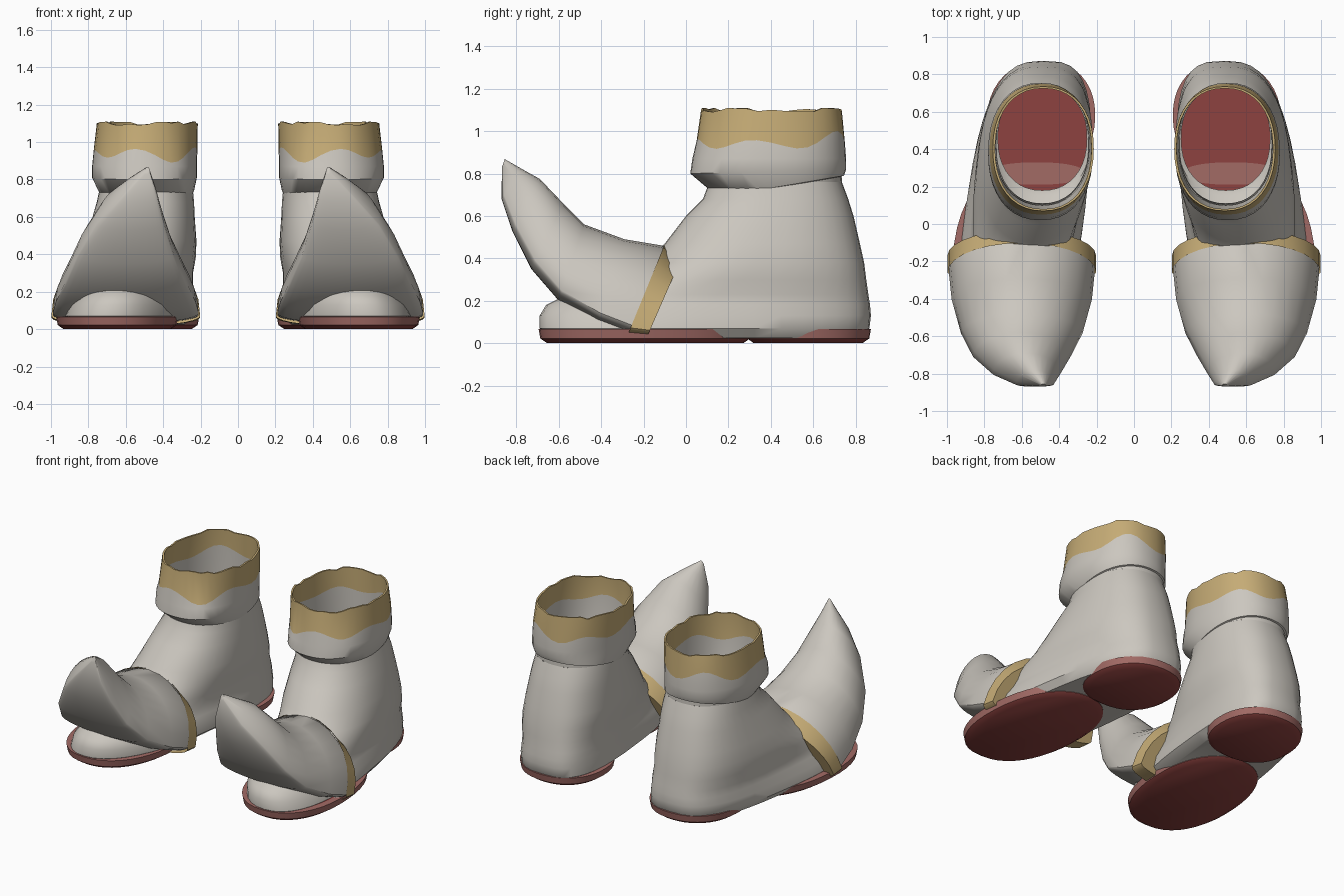
import bpy, bmesh, math, random

cube = bpy.data.objects.get("Cube")
if cube:
    bpy.data.objects.remove(cube, do_unlink=True)


def material(name, rgb):
    m = bpy.data.materials.new(name)
    m.use_nodes = True
    m.diffuse_color = (*rgb, 1)
    m.node_tree.nodes["Principled BSDF"].inputs["Base Color"].default_value = (*rgb, 1)
    return m


FELT = material("pale_felt", (0.60, 0.57, 0.52))
GOLD = material("gold_trim", (0.56, 0.41, 0.18))
RED = material("red_sole", (0.27, 0.055, 0.05))
PINK = material("pink_sole_edge", (0.36, 0.145, 0.13))


def flat_ring(z, front, back, cx_front, cx_back, w_front, w_back,
              tilt=0, wave=0, jag=0, e_back=0.9, n=40):
    """Egg-shaped level ring whose centre and width change from heel to toe."""
    rng = random.Random(4)
    pts = []
    for i in range(n):
        t = 2 * math.pi * i / n
        e = 0.9 if math.cos(t) > 0 else e_back
        c, s = (math.copysign(abs(v) ** e, v) for v in (math.cos(t), math.sin(t)))
        f = (1 + c) / 2
        x = cx_back + (cx_front - cx_back) * f + (w_back + (w_front - w_back) * f) * s
        y = back + (front - back) * f
        ripple = wave * (math.sin(5 * t + 1) + 0.5 * math.sin(3 * t))
        pts.append((x, y, z + tilt * (0.5 - f) + ripple + rng.uniform(-jag, jag)))
    return pts


def toe_ring(yb, zb, yt, zt, cx, w, grow=0, n=28, low=0.13):
    """Upright ring from a bottom point to a top point, widest low down."""
    pts = []
    for i in range(n):
        t = 2 * math.pi * i / n
        c, s = math.cos(t), math.sin(t)
        h = low + (1 - low) * c * (1 + grow) if c > 0 else low + low * c
        pts.append((cx + (w + grow * w) * s, yb + (yt - yb) * h, zb + (zt - zb) * h))
    return pts


def loft(name, rings, mats, bands=None, caps=(None, None)):
    """Skin the rings for both boots; bands and caps give material slots."""
    for side, sign in (("left", 1), ("right", -1)):
        bm = bmesh.new()
        rows = [[bm.verts.new((sign * x, y, z)) for x, y, z in r] for r in rings]
        n = len(rows[0])
        for k in range(len(rows) - 1):
            for i in range(n):
                j = (i + 1) % n
                f = bm.faces.new((rows[k][i], rows[k][j], rows[k + 1][j], rows[k + 1][i]))
                f.material_index = bands[k] if bands else 0
        for row, slot in zip((rows[0], rows[-1]), caps):
            if slot is not None:
                bm.faces.new(row).material_index = slot
        bmesh.ops.recalc_face_normals(bm, faces=bm.faces[:])
        mesh = bpy.data.meshes.new(name)
        bm.to_mesh(mesh)
        bm.free()
        for m in mats:
            mesh.materials.append(m)
        ob = bpy.data.objects.new(side + "_" + name, mesh)
        bpy.context.collection.objects.link(ob)
        bpy.ops.object.select_all(action="DESELECT")
        ob.select_set(True)
        bpy.context.view_layer.objects.active = ob
        bpy.ops.object.shade_smooth_by_angle(angle=math.radians(40))


# Hollow boot body, squarer at the heel and rounder towards the ankle
loft("boot_body", [flat_ring(*r, e_back=0.62 + 0.35 * r[0]) for r in (
    (0.025, -0.64, 0.83, 0.69, 0.49, 0.29, 0.26),
    (0.07, -0.69, 0.865, 0.68, 0.48, 0.335, 0.305),
    (0.13, -0.69, 0.872, 0.67, 0.48, 0.32, 0.31),
    (0.18, -0.66, 0.868, 0.66, 0.48, 0.28, 0.31),
    (0.23, -0.56, 0.86, 0.65, 0.48, 0.26, 0.31),
    (0.30, -0.34, 0.85, 0.62, 0.49, 0.29, 0.30),
    (0.38, -0.18, 0.84, 0.58, 0.49, 0.31, 0.295),
    (0.47, -0.10, 0.82, 0.55, 0.49, 0.30, 0.29),
    (0.60, 0.00, 0.79, 0.52, 0.49, 0.27, 0.275),
    (0.68, 0.08, 0.765, 0.50, 0.49, 0.255, 0.265),
    (0.76, 0.11, 0.735, 0.49, 0.49, 0.245, 0.25))],
    [FELT], caps=(0, None))

# Cuff: bulging outside, jagged rim, inner lining
loft("ankle_cuff", [flat_ring(*r) for r in (
    (0.735, 0.18, 0.73, 0.49, 0.49, 0.235, 0.24, 0.1),
    (0.74, 0.15, 0.745, 0.49, 0.49, 0.255, 0.255, 0.1),
    (0.81, 0.02, 0.755, 0.50, 0.50, 0.285, 0.275, 0.02),
    (0.87, 0.03, 0.755, 0.50, 0.50, 0.285, 0.275),
    (0.945, 0.05, 0.75, 0.495, 0.495, 0.28, 0.275, 0.03, 0.028),
    (1.10, 0.07, 0.735, 0.485, 0.485, 0.27, 0.27, 0, 0, 0.011),
    (1.10, 0.08, 0.725, 0.485, 0.485, 0.258, 0.258, 0, 0, 0.011),
    (0.96, 0.075, 0.73, 0.49, 0.49, 0.26, 0.26, 0.02, 0.02),
    (0.76, 0.10, 0.735, 0.49, 0.49, 0.25, 0.255))],
    [FELT, GOLD], bands=[0, 0, 0, 0, 1, 1, 1, 0])


# Sole pads under the ball and the heel
def sole_pad(name, front, back, cx_front, cx_back, w_front, w_back):
    def ring(z, inset):
        return flat_ring(z, front + inset, back - inset, cx_front, cx_back,
                         w_front - inset, w_back - inset)
    loft(name, [ring(0, 0.04), ring(0.022, 0.008), ring(0.066, 0), ring(0.068, 0.04)],
         [RED, PINK], bands=[0, 1, 1], caps=(0, 0))


sole_pad("front_sole", -0.695, 0.31, 0.67, 0.62, 0.33, 0.32)
sole_pad("heel_sole", 0.28, 0.872, 0.51, 0.485, 0.30, 0.28)

# Insole inside the boot, with a paler strip across the arch
loft("insole", [flat_ring(z, -0.3, 0.85, 0.64, 0.48, 0.29, 0.29, e_back=0.64)
                for z in (0.074, 0.08)], [RED], caps=(0, 0))
loft("arch_strip", [flat_ring(z, 0.21, 0.33, 0.52, 0.52, 0.26, 0.26)
                    for z in (0.081, 0.087)], [PINK], caps=(0, 0))

# Curled toe cap rising to a point
loft("toe_cap", [toe_ring(*r) for r in (
    (-0.20, 0.03, -0.05, 0.38, 0.60, 0.39),
    (-0.28, 0.03, -0.11, 0.46, 0.60, 0.39),
    (-0.42, 0.09, -0.29, 0.49, 0.60, 0.375),
    (-0.60, 0.20, -0.48, 0.56, 0.60, 0.325),
    (-0.73, 0.35, -0.58, 0.66, 0.60, 0.26),
    (-0.82, 0.53, -0.69, 0.775, 0.575, 0.18),
    (-0.87, 0.68, -0.78, 0.825, 0.53, 0.10),
    (-0.868, 0.83, -0.855, 0.868, 0.485, 0.015))],
    [FELT], caps=(0, 0))

# Gold band round the opening of the toe cap
loft("toe_band", [toe_ring(*r, grow=0.02) for r in (
    (-0.19, 0.015, -0.035, 0.37, 0.60, 0.39),
    (-0.285, 0.015, -0.105, 0.455, 0.60, 0.39))],
    [GOLD], caps=(0, None))
